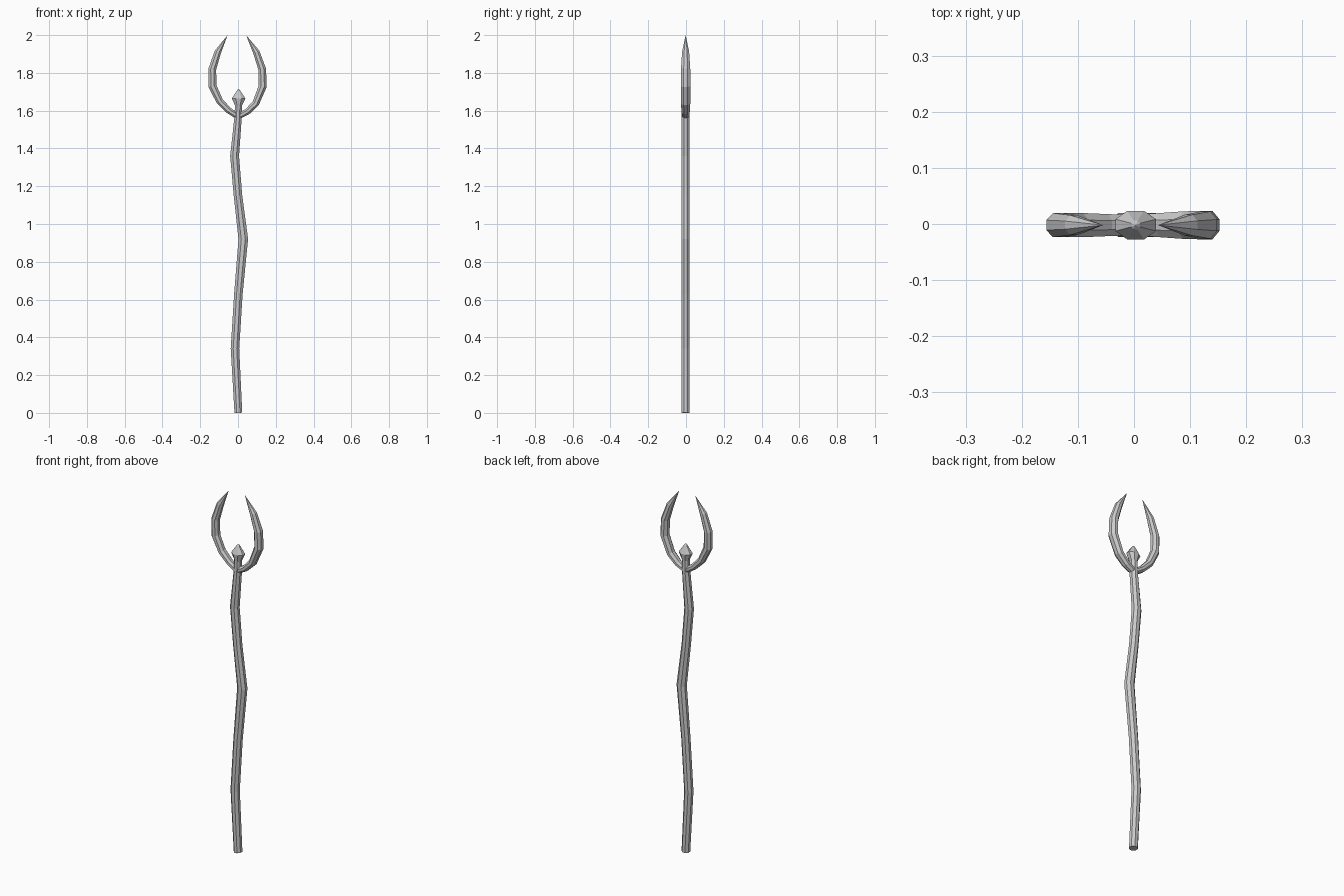
import bpy, bmesh, math
from mathutils import Vector

if "Cube" in bpy.data.objects:
    bpy.data.objects.remove(bpy.data.objects["Cube"])


def sweep(name, path, sides=8):
    """Flat-shaded tube along (x, z, half width, half depth) in the y = 0 plane; zero radius gives a point."""
    bm = bmesh.new()
    pts = [Vector((p[0], 0, p[1])) for p in path]
    rings = []
    for i, (x, z, w, d) in enumerate(path):
        if w == 0:
            rings.append([bm.verts.new(pts[i])])
            continue
        a = (pts[i] - pts[i - 1]).normalized() if i else None
        b = (pts[i + 1] - pts[i]).normalized() if i < len(pts) - 1 else None
        t = ((a or b) + (b or a)).normalized()
        side = Vector((t.z, 0, -t.x))
        ring = []
        for k in range(sides):
            ang = 2 * math.pi * (k + 0.5) / sides
            ring.append(bm.verts.new(pts[i] + side * w * math.cos(ang) * 1.06
                                     + Vector((0, d * math.sin(ang) * 1.06, 0))))
        rings.append(ring)
    for r, s in zip(rings, rings[1:]):
        for k in range(sides):
            n = (k + 1) % sides
            if len(s) == 1:
                bm.faces.new((r[k], r[n], s[0]))
            elif len(r) == 1:
                bm.faces.new((r[0], s[n], s[k]))
            else:
                bm.faces.new((r[k], r[n], s[n], s[k]))
    for r in (rings[0], rings[-1]):
        if len(r) > 1:
            bm.faces.new(r)
    bmesh.ops.recalc_face_normals(bm, faces=bm.faces[:])
    me = bpy.data.meshes.new(name)
    bm.to_mesh(me)
    bm.free()
    ob = bpy.data.objects.new(name, me)
    ob.location.y = -0.002
    bpy.context.collection.objects.link(ob)
    return ob


# Crooked wooden shaft
sweep("shaft", [(0.002, 0, .021, .022), (-0.016, .34, .023, .022), (0.002, .63, .023, .022),
                (0.028, .92, .026, .022), (0, 1.15, .023, .022), (-0.018, 1.36, .024, .022),
                (0, 1.56, .02, .022), (0.003, 1.65, .018, .02)])

# Bud at the top of the shaft
sweep("bud", [(0.003, 1.625, .018, .02), (0.003, 1.665, .037, .026),
              (0.003, 1.708, .008, .008), (0.003, 1.716, 0, 0)])

# Two curved, pointed prongs
sweep("left_prong", [(0.005, 1.565, .015, .018), (-0.05, 1.602, .017, .02), (-0.097, 1.65, .019, .022),
                     (-0.135, 1.73, .022, .022), (-0.136, 1.82, .021, .022),
                     (-0.107, 1.91, .018, .018), (-0.055, 2.0, 0, 0)])
sweep("right_prong", [(-0.005, 1.565, .015, .018), (0.05, 1.595, .017, .022), (0.094, 1.639, .019, .025),
                      (0.131, 1.73, .022, .026), (0.128, 1.82, .021, .025),
                      (0.097, 1.91, .018, .019), (0.043, 2.0, 0, 0)])
